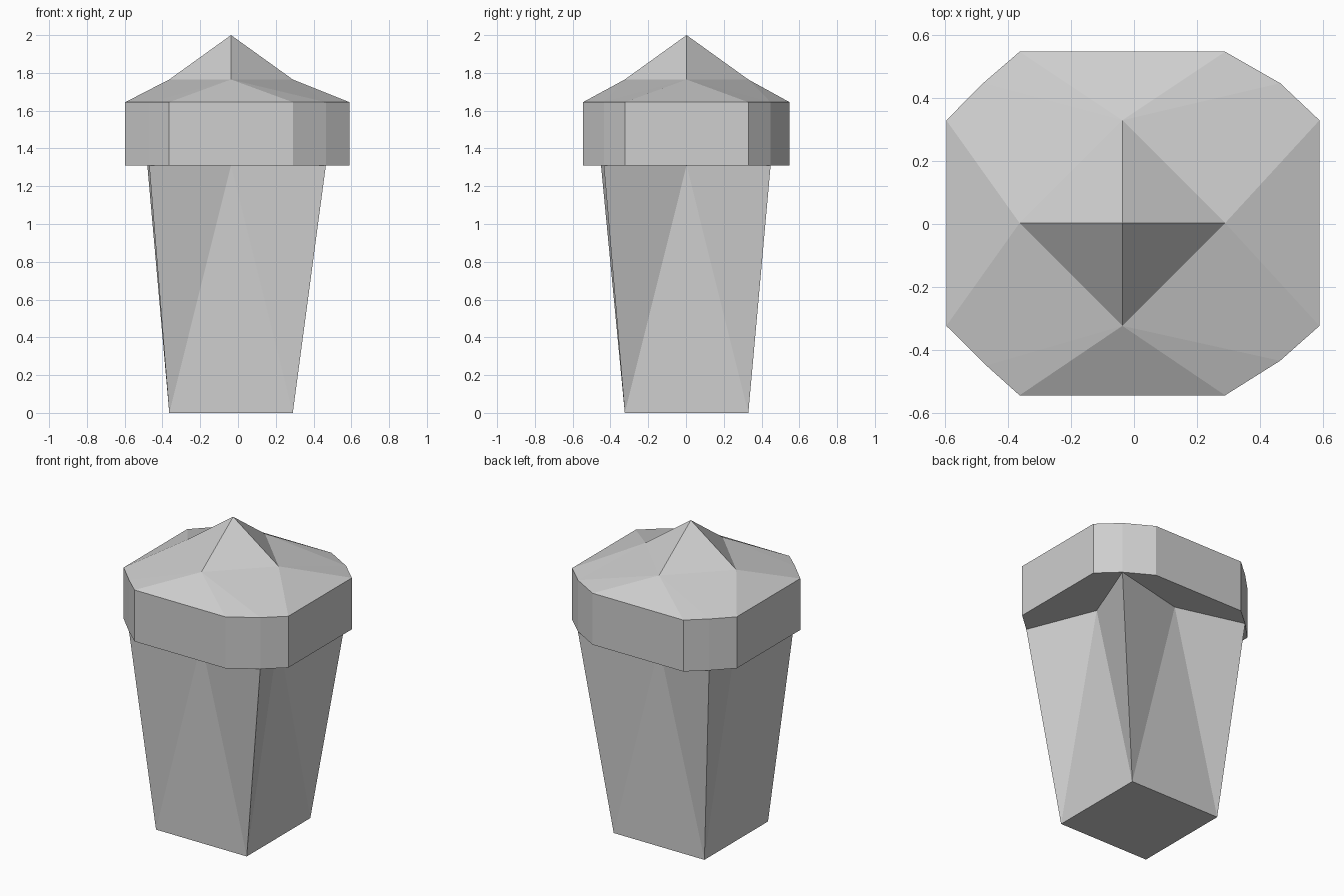
import bpy
import bmesh
from mathutils import Vector

if "Cube" in bpy.data.objects:
    bpy.data.objects.remove(bpy.data.objects["Cube"])

grey = bpy.data.materials.new("light grey")
grey.use_nodes = True
colour = (0.62, 0.62, 0.62, 1)
grey.diffuse_color = colour
grey.node_tree.nodes["Principled BSDF"].inputs["Base Color"].default_value = colour

CX, CY = -0.037, 0.003          # axis of the cup
HALF = 0.327                    # half width of the square base
RIM, BROW, SHOULDER, TIP = 1.31, 1.645, 1.765, 2.0

# Sides run counter-clockwise: front, left, back, right
SIDES = [(0, -1), (1, 0), (0, 1), (-1, 0)]
# Widest points, each following the side of the same index
CORNERS = [(0.465, -0.435), (0.465, 0.448), (-0.48, 0.448), (-0.47, -0.45)]
REACH = [0.548, 0.627, 0.545, 0.56]   # how far each cap side stands out


def side_point(i, out, along, z):
    """Point on side i: out from the axis, along the side."""
    nx, ny = SIDES[i % 4]
    return Vector((CX + nx * out - ny * along, CY + ny * out + nx * along, z))


def middle(i, z):
    return side_point(i, HALF, 0, z)


def corner(i, z):
    return Vector((*CORNERS[i % 4], z))


def edge_pair(i, z):
    reach = REACH[i % 4]
    return side_point(i, reach, -HALF, z), side_point(i, reach, HALF, z)


def build(name, faces):
    """Join polygons into one flat-shaded object."""
    bm = bmesh.new()
    for points in faces:
        bm.faces.new([bm.verts.new(p) for p in points])
    bmesh.ops.remove_doubles(bm, verts=bm.verts, dist=0.0005)
    mesh = bpy.data.meshes.new(name)
    bm.to_mesh(mesh)
    bm.free()
    mesh.materials.append(grey)
    obj = bpy.data.objects.new(name, mesh)
    bpy.context.collection.objects.link(obj)
    return obj


# Tapered cup: square base, eight-pointed star at the rim
base = [side_point(i, HALF, HALF, 0) for i in range(4)]
cup = [base[::-1]]
for i in range(4):
    cup.append([base[i - 1], base[i], middle(i, RIM)])
    cup.append([base[i], corner(i, RIM), middle(i, RIM)])
    cup.append([base[i], middle(i + 1, RIM), corner(i, RIM)])
build("cup", cup)

# Overhanging cap: underside, upright band, faceted roof and pyramid tip
tip = Vector((CX, CY, TIP))
cap = []
for i in range(4):
    low_a, low_b = edge_pair(i, RIM)
    top_a, top_b = edge_pair(i, BROW)
    low_next, top_next = edge_pair(i + 1, RIM)[0], edge_pair(i + 1, BROW)[0]
    low_c, top_c = corner(i, RIM), corner(i, BROW)
    peak, next_peak = middle(i, SHOULDER), middle(i + 1, SHOULDER)
    # underside
    cap.append([middle(i, RIM), low_c, low_b, low_a, corner(i - 1, RIM)])
    # band
    cap.append([low_a, low_b, top_b, top_a])
    cap.append([low_b, low_c, top_c, top_b])
    cap.append([low_c, low_next, top_next, top_c])
    # roof
    cap.append([top_a, top_b, peak])
    cap.append([top_b, top_c, peak])
    cap.append([top_c, next_peak, peak])
    cap.append([top_c, top_next, next_peak])
    # tip
    cap.append([peak, next_peak, tip])
build("cap", cap)
